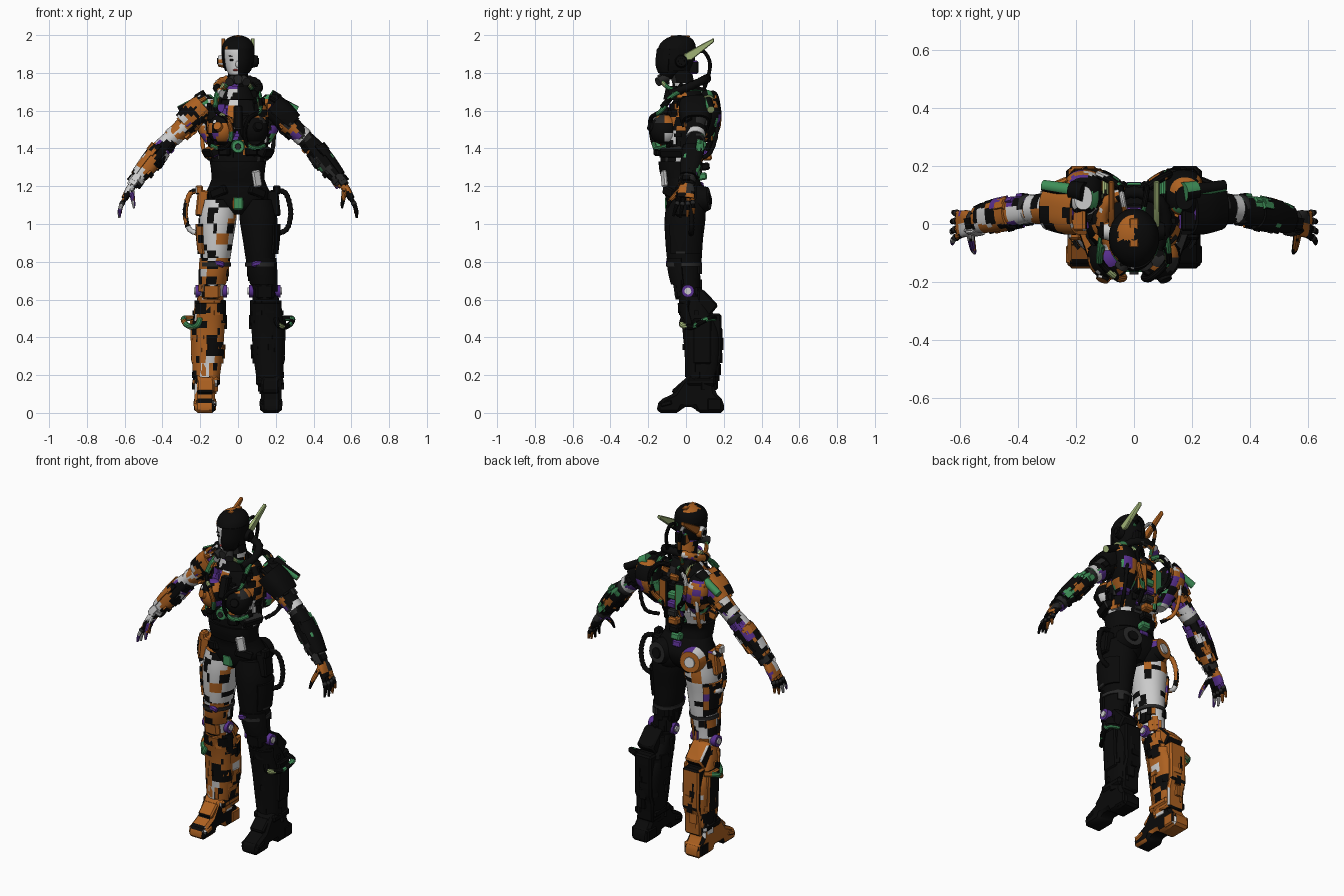
import bpy, bmesh, math, random
from mathutils import Vector, Matrix, Euler

random.seed(4)
COL = {'k': (.003, .003, .003, 1), 'o': (.42, .12, .015, 1), 'w': (.6, .6, .6, 1), 'g': (.05, .28, .1, 1),
       'p': (.1, .03, .28, 1), 'y': (.35, .45, .18, 1), 'r': (.5, .05, .05, 1), 'd': (.02, .02, .02, 1)}
KEYS = list(COL)
MATS = []
for k in KEYS:
    m = bpy.data.materials.new('paint_' + k)
    m.diffuse_color = COL[k]
    MATS.append(m)
# patchwork mixes: (x < 0 side, x > 0 side)
MIX = {'armour': ('oooooookkkkkwwp', 'kkkkkkkkkkkkkkkkkd'), 'thigh': ('wwwwwwkko', 'k'), 'arm': ('oooookkkkwwp', 'kkkkkkkkkkkopgd'),
       'boot': ('oooooookkkkw', 'k'), 'torso': ('oowwkkkkkkp', 'kkkkkkkkkkdow'), 'back': ('oookkkkwgp', 'kkkkkkkkogp'),
       'hose': ('ggkyok', 'gggkyk'), 'ribhose': ('oowk', 'k'), 'cap': ('kkkkkkkkko', 'k')}
cache = {}


def paint(col, c):
    if callable(col):
        return col(c)
    if col in COL:
        return col
    key = (col, c.x < 0, int(c.x // .055), int(c.y // .055), int(c.z // .045))
    if key not in cache:
        cache[key] = random.Random(str(key)).choice(MIX[col][0 if c.x < 0 else 1])
    return cache[key]


def finish(name, bm, col, pair=False, angle=35):
    for s in ((1, -1) if pair else (1,)):
        if s < 0:
            bmesh.ops.scale(bm, vec=(-1, 1, 1), verts=bm.verts)
        bmesh.ops.recalc_face_normals(bm, faces=bm.faces)
        for f in bm.faces:
            f.material_index = KEYS.index(paint(col, f.calc_center_median()))
            f.smooth = True
        n = name if not pair else name + ('_l' if s > 0 else '_r')
        me = bpy.data.meshes.new(n)
        for m in MATS:
            me.materials.append(m)
        bm.to_mesh(me)
        me.set_sharp_from_angle(angle=math.radians(angle))
        bpy.context.collection.objects.link(bpy.data.objects.new(n, me))
    bm.free()


def frames(rings, sub=4, follow=False):
    P, out, res = [rings[0]] + list(rings) + [rings[-1]], [], []
    for i in range(1, len(P) - 2):
        for j in range(sub):
            t = j / sub
            out.append([.5 * (2 * b + (c - a) * t + (2 * a - 5 * b + 4 * c - d) * t * t + (3 * b - a - 3 * c + d) * t ** 3)
                        for a, b, c, d in zip(*P[i - 1:i + 3])])
    out.append(list(rings[-1]))
    v = Vector((0, 1, 0))
    for k, r in enumerate(out):
        T = Vector((0, 0, 1))
        if follow:
            T = (Vector(out[min(k + 1, len(out) - 1)][:3]) - Vector(out[max(k - 1, 0)][:3])).normalized()
        w = v - T * v.dot(T)
        if w.length < .2:
            w = Vector((1, 0, 0)) - T * T.x
        v = w.normalized()
        res.append((Vector(r[:3]), v.cross(T), v, max(r[3], .002), max(r[4], .002)))
    return res


def power(x, e):
    return math.copysign(abs(x) ** (2 / e), x)


# rings are (x, y, z, half width, half depth); arc gives an open armour shell
def loft(name, rings, col, pair=False, n=28, e=2.0, sub=4, follow=False, arc=None, thick=.012, ribs=False):
    bm, rows = bmesh.new(), []
    a0, a1 = arc or (0, 360)
    for k, (c, u, v, a, b) in enumerate(frames(rings, sub, follow)):
        q = .8 if ribs and k % 2 else 1
        ang = [math.radians(a0 + (a1 - a0) * i / (n - 1 if arc else n)) for i in range(n)]
        rows.append([bm.verts.new(c + u * a * q * power(math.cos(t), e) + v * b * q * power(math.sin(t), e)) for t in ang])
    for p, q in zip(rows, rows[1:]):
        for i in range(n - 1 if arc else n):
            j = (i + 1) % n
            bm.faces.new((p[i], p[j], q[j], q[i]))
    if arc:
        bmesh.ops.recalc_face_normals(bm, faces=bm.faces)
        bmesh.ops.solidify(bm, geom=bm.faces[:], thickness=thick)
    else:
        bm.faces.new(rows[0])
        bm.faces.new(rows[-1])
    finish(name, bm, col, pair, 50 if ribs else 35)


def tube(name, pts, r, col, pair=False, ribs=False):
    loft(name, [(*p, r, r) for p in pts], col, pair, n=10, sub=6, follow=True, ribs=ribs)


def rod(name, p, q, r0, r1, col, pair=False, n=20):
    loft(name, [(*p, r0, r0), (*q, r1, r1)], col, pair, n=n, sub=1, follow=True)


def box(name, c, size, col, pair=False, rot=(0, 0, 0), bev=.008):
    bm = bmesh.new()
    bmesh.ops.create_cube(bm, size=1)
    bmesh.ops.scale(bm, vec=size, verts=bm.verts)
    bmesh.ops.bevel(bm, geom=bm.edges[:], offset=bev, segments=1, affect='EDGES')
    R = Euler([math.radians(a) for a in rot]).to_matrix().to_4x4()
    bmesh.ops.transform(bm, matrix=Matrix.Translation(c) @ R, verts=bm.verts)
    finish(name, bm, col, pair)


def ball(name, c, r, col, pair=False):
    bm = bmesh.new()
    bmesh.ops.create_uvsphere(bm, u_segments=24, v_segments=14, radius=1)
    bmesh.ops.transform(bm, matrix=Matrix.Translation(c) @ Matrix.Diagonal((*r, 1)), verts=bm.verts)
    finish(name, bm, col, pair)


# side-view outline (y, z) extruded from x0 to x1
def plate(name, pts, x0, x1, col, pair=False, bev=.006):
    bm = bmesh.new()
    f = bm.faces.new([bm.verts.new((x0, y, z)) for y, z in pts])
    g = bmesh.ops.extrude_face_region(bm, geom=[f])
    bmesh.ops.translate(bm, vec=(x1 - x0, 0, 0), verts=[v for v in g['geom'] if isinstance(v, bmesh.types.BMVert)])
    bmesh.ops.bevel(bm, geom=bm.edges[:], offset=bev, segments=1, affect='EDGES')
    finish(name, bm, col, pair)


# small raised panels scattered over a lofted limb
def panels(name, rings, count, col, pair=False, follow=False, size=.03):
    bm, fr = bmesh.new(), frames(rings, 4, follow)
    for _ in range(count):
        c, u, v, a, b = random.choice(fr[2:-2])
        t = random.uniform(0, 2 * math.pi)
        nrm = (u * math.cos(t) / a + v * math.sin(t) / b).normalized()
        up = u.cross(v)
        M = Matrix((nrm, up.cross(nrm), up)).transposed().to_4x4()
        M.translation = c + u * a * math.cos(t) + v * b * math.sin(t)
        S = Matrix.Diagonal((.018, size * random.uniform(.5, 1.4), size * random.uniform(.5, 1.8), 1))
        bmesh.ops.create_cube(bm, size=1, matrix=M @ S)
    finish(name, bm, col, pair)


# head, helmet and half mask
face = lambda c: 'w' if c.x < 0 and c.y < -.06 and 1.79 < c.z < 1.94 else 'k'
loft('head', [(0, -.1, 1.765, .025, .025), (0, -.09, 1.785, .043, .048), (0, -.07, 1.82, .063, .073), (0, -.055, 1.87, .075, .09),
              (0, -.05, 1.92, .08, .092), (0, -.045, 1.96, .062, .075)], face, n=44)
loft('helmet_cap', [(0, -.048, 1.925, .087, .102), (0, -.044, 1.955, .079, .092), (0, -.038, 1.98, .06, .07), (0, -.035, 1.995, .03, .038),
                    (0, -.035, 2.0, .004, .004)], 'cap', n=36)
loft('helmet_back', [(0, -.05, 1.81, .068, .078), (0, -.05, 1.86, .083, .096), (0, -.05, 1.93, .087, .102)], 'cap', arc=(-25, 205))
loft('half_mask', [(0, -.07, 1.80, .064, .078), (0, -.058, 1.85, .08, .104), (0, -.05, 1.93, .087, .104)], 'k', arc=(-90, -20), n=14)
box('helmet_crest', (0, -.03, 1.993), (.03, .1, .01), 'o', bev=.003)
ball('eye', (-.033, -.135, 1.868), (.013, .008, .006), 'k')
box('eyebrow', (-.034, -.136, 1.888), (.03, .01, .004), 'k', rot=(0, 8, 25), bev=.001)
ball('nose', (-.004, -.147, 1.845), (.009, .01, .018), 'w')
ball('lips', (-.012, -.138, 1.815), (.014, .01, .006), 'r')
rod('ear_pod', (.075, -.025, 1.862), (.105, -.025, 1.862), .036, .028, 'armour', True)
rod('ear_pod_cap', (.095, -.025, 1.862), (.11, -.025, 1.862), .018, .016, 'k', True)
plate('head_fin', [(-.01, 1.865), (.03, 1.868), (.15, 1.965), (.147, 1.985), (.08, 1.95), (-.01, 1.9)], .068, .088,
      lambda c: 'y' if c.x > 0 else 'o', True, .004)
rod('breather_core', (0, -.09, 1.77), (0, -.15, 1.765), .032, .024, 'd')
rod('breather_filter', (.015, -.1, 1.775), (.045, -.15, 1.752), .022, .024, 'd', True)
tube('breather_hose', [(.045, -.13, 1.755), (.07, -.09, 1.72), (.075, -.03, 1.70)], .012, 'hose', True)
tube('head_hose', [(.03, .04, 1.9), (.04, .09, 1.915), (.045, .125, 1.86), (.04, .12, 1.79), (.04, .09, 1.7)], .01, 'back', True)
box('nape_block', (0, .035, 1.83), (.07, .06, .07), 'back')

# neck and collar
loft('neck', [(0, 0, 1.64, .065, .065), (0, -.01, 1.72, .055, .058), (0, -.03, 1.82, .052, .06)], 'torso')
half = [(.08, -.08, 1.69), (.11, .0, 1.72), (.085, .08, 1.755)]
tube('collar', half + [(0, .11, 1.77)] + [(-x, y, z) for x, y, z in half[::-1]], .024, 'armour', ribs=True)
loft('throat_guard', [(0, -.02, 1.66, .1, .1), (0, -.02, 1.73, .075, .085)], 'torso', arc=(-160, -20))

# torso
trunk = [(0, .0, 1.05, .05, .06), (0, .0, 1.09, .12, .095), (0, .0, 1.15, .17, .11), (0, -.015, 1.21, .15, .1), (0, -.04, 1.27, .132, .092),
         (0, -.035, 1.34, .14, .1), (0, -.02, 1.42, .15, .11), (0, -.01, 1.52, .162, .112), (0, .01, 1.61, .155, .1),
         (0, .02, 1.67, .115, .08), (0, .01, 1.71, .06, .06)]
loft('trunk', trunk, lambda c: 'k' if c.z < 1.33 else paint('torso', c), n=40, e=2.2)
panels('trunk_panels', trunk[5:10], 80, 'torso', size=.035)
loft('corset_band', [(0, -.03, 1.24, .14, .1), (0, -.04, 1.29, .143, .102), (0, -.035, 1.33, .15, .11)], 'k', n=36, e=2.3)
ball('bust', (.085, -.115, 1.5), (.076, .078, .082), 'torso', True)
rod('bust_disc', (.1, -.17, 1.51), (.11, -.195, 1.52), .03, .022, 'torso', True)
box('sternum', (0, -.125, 1.56), (.05, .05, .13), 'armour', rot=(-15, 0, 0))
box('rib_guard', (.135, -.07, 1.385), (.07, .13, .05), 'armour', True, (0, 25, -20))
box('rib_block', (.07, -.14, 1.385), (.06, .05, .05), 'torso', True, (0, 0, 20))
rod('belly_disc', (0, -.12, 1.41), (0, -.165, 1.41), .038, .032, 'g')
rod('belly_disc_core', (0, -.15, 1.41), (0, -.175, 1.41), .018, .015, 'd')
tube('chest_hose', [(.075, -.02, 1.74), (.105, -.07, 1.68), (.115, -.13, 1.6), (.06, -.185, 1.56), (.035, -.185, 1.49), (.05, -.17, 1.42),
                    (.1, -.15, 1.4), (.15, -.08, 1.42)], .012, 'hose', True)
# strap hose running over each shoulder to the back
tube('strap_hose', [(.12, -.13, 1.62), (.115, -.07, 1.68), (.1, .02, 1.715), (.1, .1, 1.705), (.1, .16, 1.64)], .012, 'hose', True)
box('waist_tab', (.1, -.115, 1.24), (.05, .02, .09), 'w', rot=(0, -10, 30))
box('pelvis_plate', (0, -.095, 1.11), (.06, .03, .07), 'hose')
box('belt_front', (.1, -.085, 1.17), (.1, .035, .05), 'k', True, (0, 18, 35))

# back and spine
for i in range(9):
    z = 1.2 + i * .052
    box('spine_link_%d' % i, (0, .07 + .05 * math.sin(i / 8 * 2.6), z), (.06, .05, .04), 'pgkod'[i % 5], rot=(12 - 3 * i, 0, 0))
loft('shoulder_blade', [(.13, .06, 1.42, .035, .035), (.15, .09, 1.5, .068, .072), (.17, .11, 1.58, .072, .078), (.175, .1, 1.65, .06, .07),
                        (.175, .09, 1.685, .03, .04)], 'back', True, e=2.4)
panels('shoulder_blade_panels', [(.14, .08, 1.46, .05, .06), (.165, .1, 1.56, .07, .075), (.17, .1, 1.65, .06, .065)], 18, 'back', True)
box('back_block', (.05, .11, 1.52), (.06, .07, .17), 'back', True, (0, 0, -10))
rod('vent_pipe', (.17, .11, 1.675), (.312, .132, 1.605), .024, .02, 'hose', True)
rod('vent_collar', (.17, .11, 1.68), (.215, .117, 1.655), .034, .032, 'hose', True)
tube('back_hose', [(.03, .11, 1.68), (.08, .15, 1.69), (.12, .17, 1.62), (.1, .17, 1.52), (.05, .135, 1.45), (.06, .1, 1.36)], .014, 'back', True)
tube('arm_hose', [(.18, .16, 1.62), (.19, .165, 1.5), (.18, .13, 1.38), (.14, .06, 1.34)], .012, 'ribhose', True, True)
ball('seat', (.085, .035, 1.11), (.088, .083, .09), 'k', True)
rod('seat_disc', (.1, .07, 1.13), (.11, .122, 1.135), .078, .06, 'armour', True)
rod('seat_disc_hub', (.105, .1, 1.13), (.112, .13, 1.135), .035, .03, lambda c: 'w' if c.x < 0 else 'k', True)

# arms
upper = [(.17, .05, 1.62, .065, .07), (.24, .055, 1.555, .06, .064), (.3, .053, 1.5, .052, .056), (.37, .05, 1.44, .043, .047)]
fore = [(.36, .05, 1.45, .043, .045), (.42, .04, 1.38, .052, .054), (.48, .025, 1.3, .048, .052), (.535, .012, 1.235, .034, .04),
        (.558, .008, 1.205, .027, .034)]
loft('upper_arm', upper, 'arm', True, follow=True)
loft('forearm', fore, 'arm', True, follow=True, e=2.5)
panels('forearm_panels', fore, 34, 'arm', True, True, .03)
panels('upper_arm_panels', upper, 14, 'arm', True, True)
loft('shoulder_guard', [(.175, .045, 1.63, .07, .082), (.23, .05, 1.58, .074, .086), (.285, .052, 1.53, .064, .074)], 'armour', True,
     follow=True, arc=(75, 285), e=2.7, thick=.014)
box('shoulder_cap', (.215, .03, 1.64), (.12, .11, .025), 'armour', True, (0, 32, 0))
ball('elbow', (.365, .055, 1.44), (.047, .048, .047), 'd', True)
rod('elbow_band', (.325, .053, 1.478), (.352, .051, 1.455), .051, .05, lambda c: 'w', True)
loft('forearm_guard', [(.41, .042, 1.39, .06, .06), (.47, .028, 1.315, .058, .06), (.53, .014, 1.245, .045, .048)], 'arm', True,
     follow=True, arc=(110, 250), e=2.6)
rod('cuff', (.528, .014, 1.243), (.548, .01, 1.216), .041, .04, 'd', True)
loft('palm', [(.555, .008, 1.21, .022, .032), (.575, .003, 1.18, .022, .045), (.6, -.002, 1.135, .018, .046)], 'arm', True, e=3, follow=True)
for i, (y, ln) in enumerate([(.034, .8), (.012, .95), (-.012, 1), (-.035, .92)]):
    p = [(.595 + dx * ln, y * (1 + j * .2) - .004 * j, 1.14 - dz * ln) for j, (dx, dz) in enumerate([(0, 0), (.02, .035), (.032, .07), (.034, .108)])]
    loft('finger_%d' % i, [(*q, r, r) for q, r in zip(p, (.0125, .0115, .01, .006))], 'arm', True, n=10, sub=3, follow=True)
    ball('knuckle_%d' % i, p[1], (.014, .013, .014), 'd', True)
loft('thumb', [(.565, -.025, 1.185, .015, .015), (.56, -.06, 1.15, .013, .013), (.555, -.085, 1.12, .011, .011), (.55, -.1, 1.085, .006, .006)],
     'arm', True, n=10, follow=True)

# legs
thigh = [(.1, .0, 1.13, .09, .1), (.108, -.005, 1.03, .1, .108), (.115, -.01, .92, .09, .1), (.12, -.008, .8, .076, .09),
         (.135, .0, .7, .064, .072), (.142, .01, .6, .064, .064)]
shin = [(.145, .02, .62, .066, .062), (.152, .055, .53, .08, .08), (.157, .085, .43, .084, .095), (.16, .092, .32, .08, .094),
        (.166, .088, .2, .07, .08), (.17, .075, .1, .055, .065)]
loft('thigh', thigh, 'thigh', True, n=32)
loft('shin', shin, 'boot', True, e=2.8)
panels('shin_panels', shin, 50, 'boot', True, size=.045)
panels('thigh_panels', thigh[3:], 14, 'armour', True, size=.04)
loft('thigh_guard', [(.118, -.01, 1.0, .108, .112), (.122, -.01, .92, .1, .106), (.125, -.01, .84, .088, .1)], 'armour', True,
     arc=(-45, 60), n=12)
loft('lower_thigh_guard', [(.122, -.01, .82, .083, .094), (.13, -.005, .74, .08, .09), (.137, .0, .68, .074, .08)], 'boot', True,
     arc=(-170, -10), n=16)
loft('thigh_band', [(.121, -.01, .795, .084, .096), (.122, -.01, .775, .084, .095)], 'd', True)
box('thigh_tab', (.1, -.095, .79), (.06, .02, .03), 'p', True, (0, -15, 0))
box('hip_pouch', (.19, -.015, 1.11), (.06, .08, .14), 'armour', True, (0, -6, 0))
box('hip_buckle', (.205, -.03, 1.18), (.04, .05, .05), 'armour', True)
tube('hip_hose', [(.2, .02, 1.18), (.25, .025, 1.165), (.275, .03, 1.1), (.277, .03, 1.03), (.255, .03, .97), (.2, .025, .945)], .015,
     'ribhose', True, True)
rod('knee_axle', (.058, .01, .645), (.225, .01, .645), .033, .033, 'p', True)
rod('knee_axle_core', (.05, .01, .645), (.232, .01, .645), .018, .018, 'w', True)
box('knee_cap', (.142, -.04, .645), (.1, .045, .09), 'boot', True, (8, 0, 0), .015)
loft('shin_guard', [(.15, .035, .58, .082, .08), (.157, .075, .45, .09, .095), (.163, .088, .3, .085, .095), (.168, .08, .17, .072, .08)],
     'boot', True, arc=(-160, -20), e=2.5)
plate('calf_pack', [(.06, .655), (.09, .655), (.172, .57), (.135, .525), (.188, .525), (.192, .29), (.172, .24), (.168, .12), (.08, .12)],
      .105, .215, 'boot', True, .01)
box('calf_side', (.235, .085, .38), (.03, .1, .24), 'boot', True, (0, 2, 0))
box('ankle_cuff', (.168, .08, .165), (.145, .16, .05), 'boot', True, bev=.015)
tube('shin_hose', [(.2, -.015, .5), (.215, -.02, .465), (.25, .03, .455), (.28, .07, .475), (.285, .12, .5), (.23, .15, .5)], .015, 'hose', True)
plate('boot', [(-.15, 0), (-.155, .04), (-.135, .07), (-.06, .105), (-.02, .165), (.02, .21), (.14, .21), (.155, .11), (.2, .06), (.2, 0),
               (.06, 0), (.045, .03), (-.02, .03), (-.035, 0)], .122, .23, 'boot', True, .015)
box('toe_cap', (.175, -.105, .05), (.12, .08, .045), 'boot', True, (14, 0, 0), .015)
box('instep_plate', (.173, -.035, .135), (.09, .09, .03), 'boot', True, (42, 0, 0))
box('heel_block', (.175, .15, .045), (.118, .08, .07), 'boot', True)
